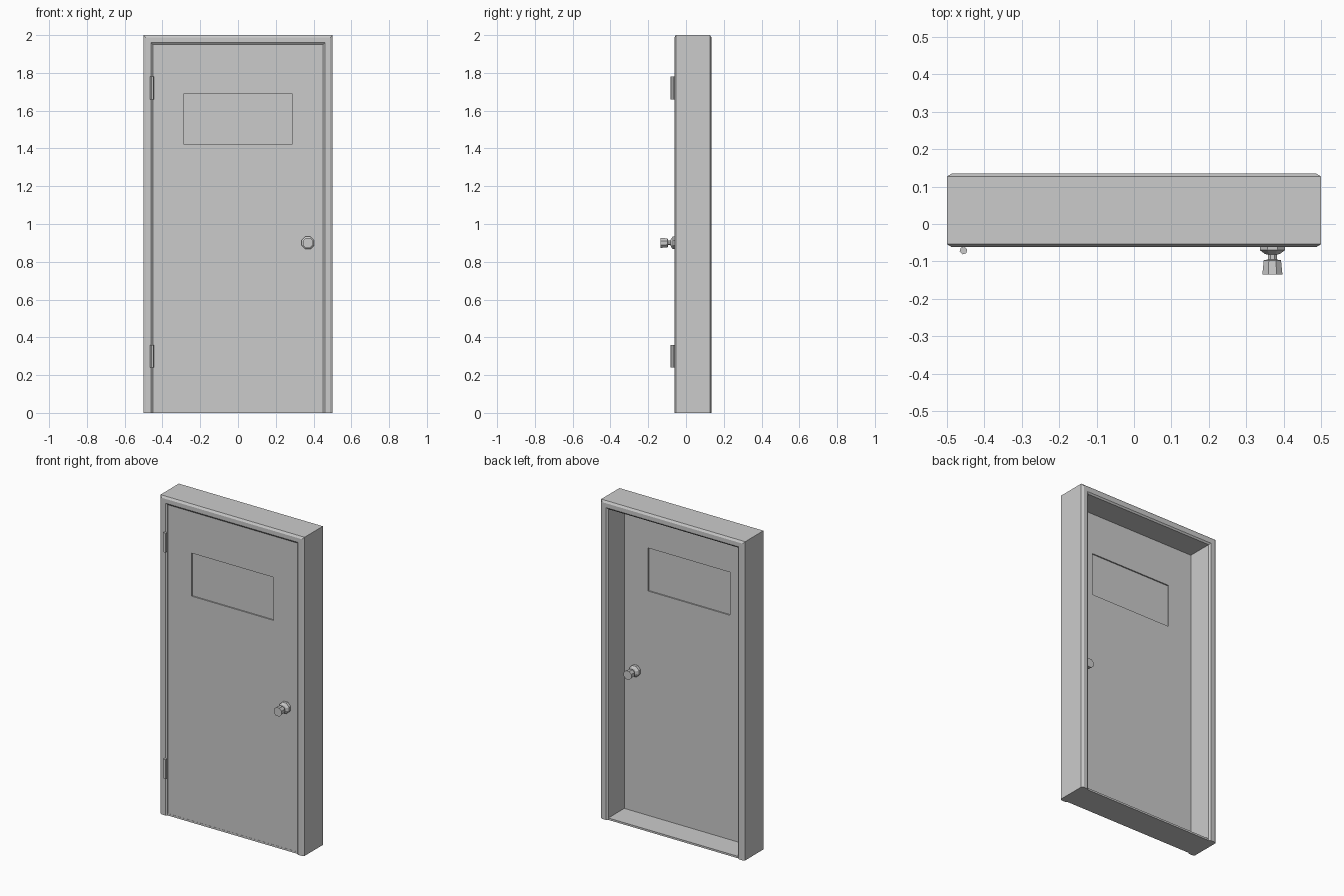
import bpy, bmesh, math
from mathutils import Vector

if "Cube" in bpy.data.objects:
    bpy.data.objects.remove(bpy.data.objects["Cube"])

Y0, Y1 = -0.062, 0.135          # front and back of the frame
DOOR_F, DOOR_B = -0.053, -0.031  # front and back of the door leaf


def sweep(name, rings, closed_path=False, closed_section=True, caps=True):
    """Skin a list of equal-length point rings into a flat-shaded object."""
    bm = bmesh.new()
    vs = [[bm.verts.new(p) for p in r] for r in rings]
    n = len(rings[0])
    for i in range(len(vs) if closed_path else len(vs) - 1):
        a, b = vs[i], vs[(i + 1) % len(vs)]
        for j in range(n if closed_section else n - 1):
            k = (j + 1) % n
            bm.faces.new((a[j], a[k], b[k], b[j]))
    if caps:
        bm.faces.new(vs[0])
        bm.faces.new(vs[-1])
    bmesh.ops.recalc_face_normals(bm, faces=bm.faces)
    me = bpy.data.meshes.new(name)
    bm.to_mesh(me)
    bm.free()
    ob = bpy.data.objects.new(name, me)
    bpy.context.collection.objects.link(ob)
    return ob


def rect(x0, x1, z0, z1, y):
    return [(x0, y, z0), (x1, y, z0), (x1, y, z1), (x0, y, z1)]


def box(name, x0, x1, y0, y1, z0, z1):
    return sweep(name, [rect(x0, x1, z0, z1, y0), rect(x0, x1, z0, z1, y1)])


def lathe(name, profile, sides, centre, axis):
    """Faceted solid of revolution; profile is (distance along axis, radius)."""
    c, ax = Vector(centre), Vector(axis)
    u = ax.orthogonal().normalized()
    v = ax.cross(u)
    rings = []
    for d, r in profile:
        ang = [2 * math.pi * (i + 0.5) / sides for i in range(sides)]
        rings.append([c + ax * d + r * (math.cos(t) * u + math.sin(t) * v) for t in ang])
    return sweep(name, rings)


# Door frame: chamfered section (inset from outside, y) mitred up, over and down
c = 0.008
section = [(0, Y0 + c), (0.013, Y0), (0.04, Y0), (0.05, Y0 + c),
           (0.05, Y1 - c), (0.04, Y1), (0.013, Y1), (0, Y1 - c)]
path = [(-1, 0), (-1, 1), (1, 1), (1, 0)]
sweep("door_frame", [[(sx * (0.5 - d), y, top * (2 - d)) for d, y in section]
                     for sx, top in path])

# Sill, slightly behind the jamb faces
box("door_sill", -0.45, 0.45, Y0 + c, Y1 - c, 0, 0.012)

# Door leaf with a window opening
outer = (-0.45, 0.45, 0.012, 1.95)
hole = (-0.285, 0.285, 1.42, 1.69)
sweep("door_leaf", [rect(*outer, DOOR_F), rect(*hole, DOOR_F),
                    rect(*hole, DOOR_B), rect(*outer, DOOR_B)],
      closed_path=True, caps=False)

# Recessed window pane
box("window_pane", hole[0], hole[1], DOOR_F + 0.008, DOOR_B - 0.008, hole[2], hole[3])

# Octagonal knobs on both sides
knob = [(0, 0.036), (0.017, 0.036), (0.027, 0.022), (0.029, 0.013), (0.042, 0.013),
        (0.044, 0.025), (0.082, 0.029)]
lathe("front_knob", knob, 8, (0.37, DOOR_F, 0.9), (0, -1, 0))
lathe("back_knob", knob, 8, (0.37, DOOR_B, 0.9), (0, 1, 0))

# Six-sided hinge pins
for name, z in (("lower_hinge", 0.24), ("upper_hinge", 1.66)):
    lathe(name, [(0, 0.0105), (0.12, 0.0105)], 6, (-0.456, -0.071, z), (0, 0, 1))
